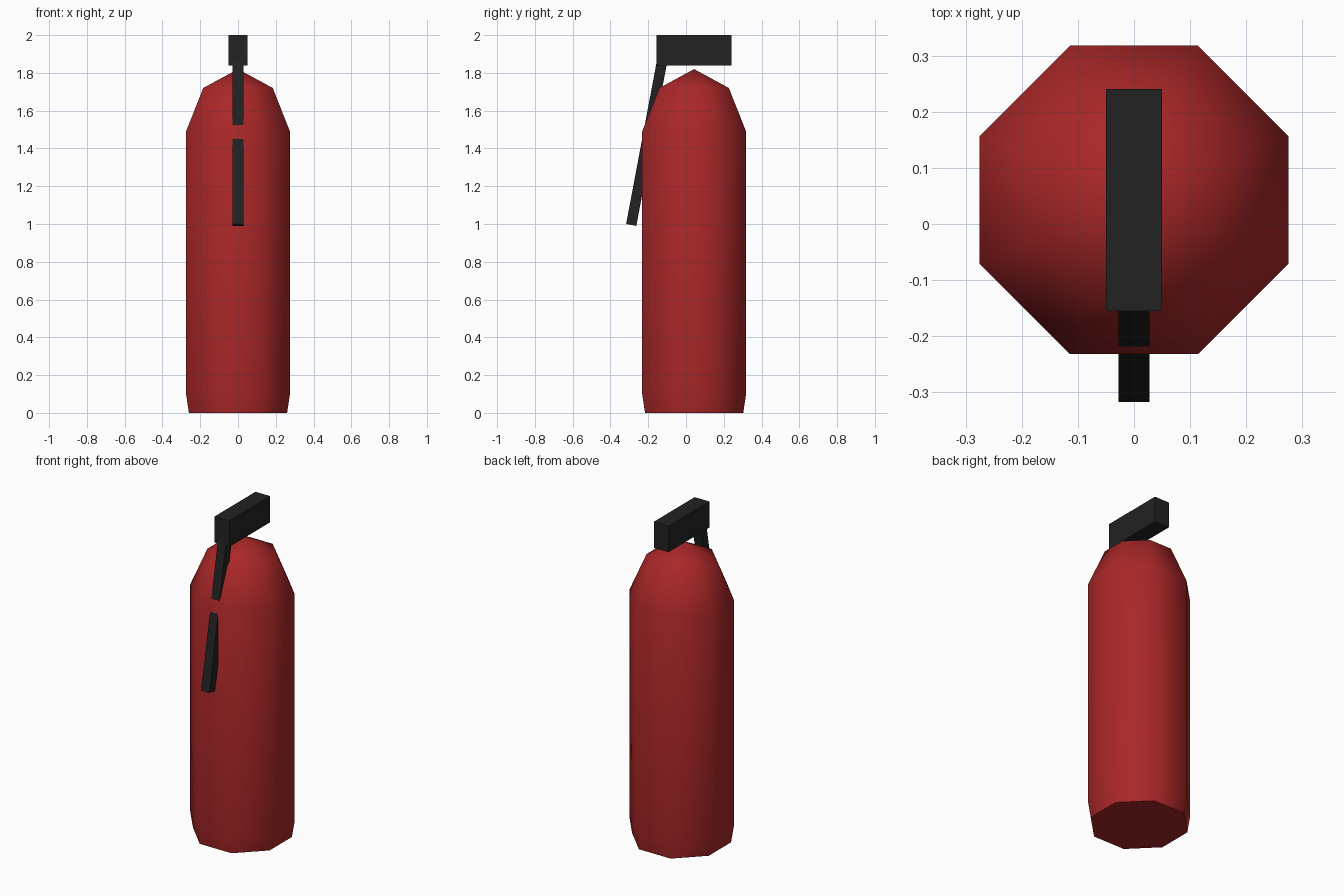
import bpy, bmesh, math
from mathutils import Matrix, Vector

cube = bpy.data.objects.get("Cube")
if cube:
    bpy.data.objects.remove(cube, do_unlink=True)


def material(name, color):
    m = bpy.data.materials.new(name)
    m.use_nodes = True
    m.diffuse_color = color
    m.node_tree.nodes["Principled BSDF"].inputs["Base Color"].default_value = color
    return m


red = material("red_paint", (0.40, 0.02, 0.021, 1))
black = material("black_plastic", (0.016, 0.016, 0.016, 1))


def add_object(name, bm, mat):
    bmesh.ops.recalc_face_normals(bm, faces=bm.faces)
    mesh = bpy.data.meshes.new(name)
    bm.to_mesh(mesh)
    bm.free()
    mesh.materials.append(mat)
    obj = bpy.data.objects.new(name, mesh)
    bpy.context.collection.objects.link(obj)
    return obj


def box(name, size, transform, mat):
    bm = bmesh.new()
    bmesh.ops.create_cube(bm, size=1, matrix=transform @ Matrix.Diagonal((*size, 1)))
    return add_object(name, bm, mat)


# Tank: eight-sided lathe, profile given as (half width, height)
SIDES = 8
TANK_Y = 0.043
profile = [(0.26, 0), (0.275, 0.1), (0.275, 1.49), (0.184, 1.72)]
bm = bmesh.new()
rings = []
for half_width, z in profile:
    r = half_width / math.cos(math.pi / SIDES)
    angles = [(i + 0.5) * math.tau / SIDES for i in range(SIDES)]
    rings.append([bm.verts.new((r * math.cos(a), TANK_Y + r * math.sin(a), z))
                  for a in angles])
apex = bm.verts.new((0, TANK_Y, 1.82))
bm.faces.new(rings[0])
for i in range(SIDES):
    j = (i + 1) % SIDES
    for low, high in zip(rings, rings[1:]):
        bm.faces.new((low[i], low[j], high[j], high[i]))
    bm.faces.new((rings[-1][i], rings[-1][j], apex))
tank = add_object("tank", bm, red)
bpy.ops.object.select_all(action='DESELECT')
tank.select_set(True)
bpy.context.view_layer.objects.active = tank
bpy.ops.object.shade_smooth_by_angle(angle=math.radians(60))

# Handle block above the tank
box("handle", (0.1, 0.396, 0.16), Matrix.Translation((0, 0.043, 1.92)), black)

# Straight hose leaning from the handle down the front
start, end = Vector((0, -0.29, 0.995)), Vector((0, -0.127, 1.86))
along = end - start
tilt = Matrix.Rotation(-math.atan2(along.y, along.z), 4, 'X')
box("hose", (0.056, 0.055, along.length),
    Matrix.Translation((start + end) / 2) @ tilt, black)
